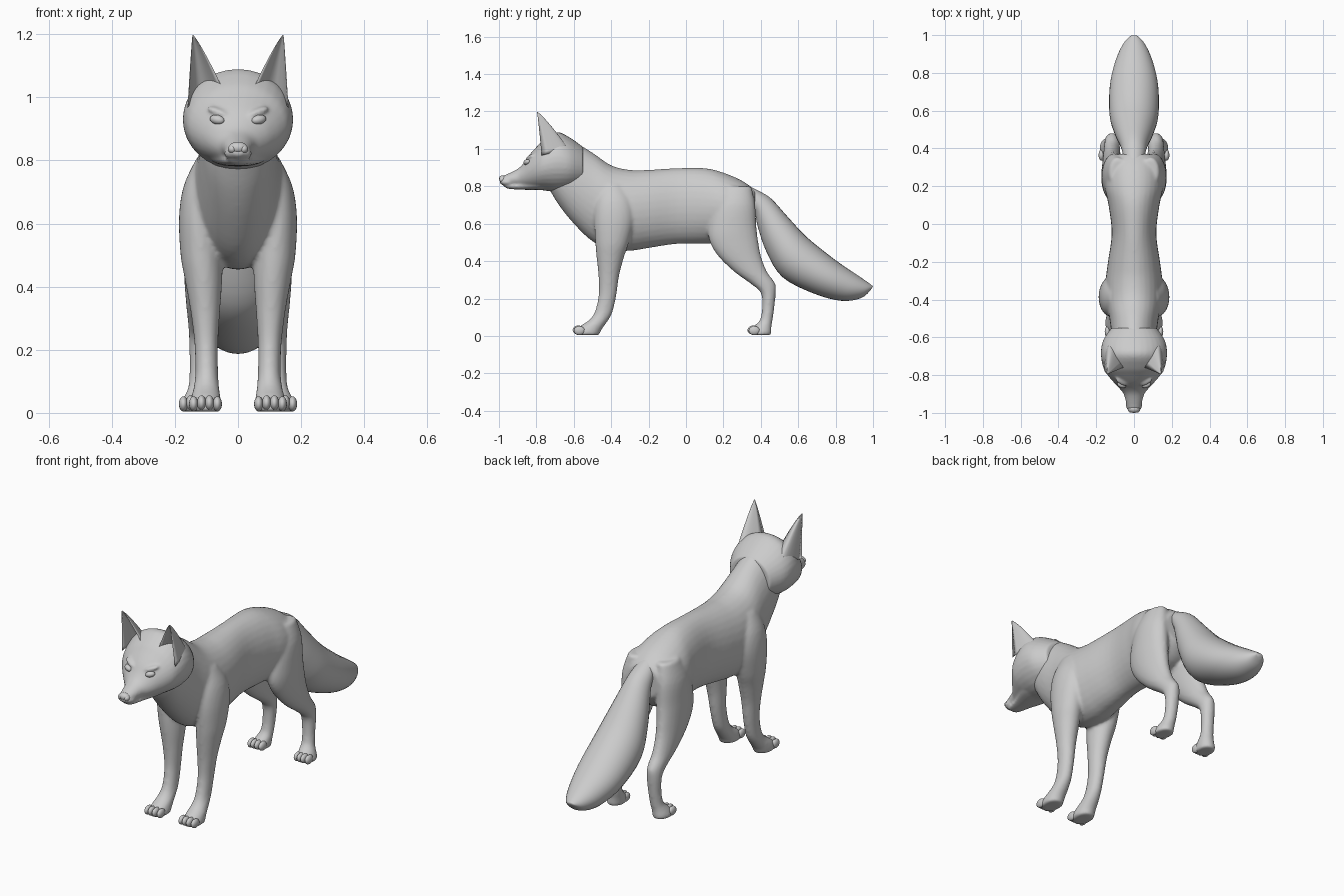
import bpy, bmesh, math
from mathutils import Vector, Matrix


def catmull(a, b, c, d, t):
    return [0.5 * (2*q + (r-p)*t + (2*p-5*q+4*r-s)*t*t + (3*q-p-3*r+s)*t**3)
            for p, q, r, s in zip(a, b, c, d)]


def loft(bm, rings, n=32, sub=4, mirror=False):
    """Rings: (x centre, half width, y1, z1, y2, z2); the two yz points span each oval."""
    pts = [rings[0]] + list(rings) + [rings[-1]]
    fine = [catmull(*pts[i:i+4], k/sub) for i in range(len(rings)-1) for k in range(sub)]
    fine.append(rings[-1])
    for side in ((1, -1) if mirror else (1,)):
        loops = []
        for xc, hw, y1, z1, y2, z2 in fine:
            loop = []
            for k in range(n):
                a = 2*math.pi*k/n
                c, s = math.cos(a), math.sin(a)
                loop.append(bm.verts.new((side*(xc+hw*c), (y1+y2)/2+(y1-y2)/2*s,
                                          (z1+z2)/2+(z1-z2)/2*s)))
            loops.append(loop)
        for A, B in zip(loops, loops[1:]):
            for k in range(n):
                bm.faces.new((A[k], A[(k+1) % n], B[(k+1) % n], B[k]))
        bm.faces.new(loops[0][::-1])
        bm.faces.new(loops[-1])


def blob(bm, loc, scale, rot=(0, 0, 0), mirror=True):
    for side in ((1, -1) if mirror else (1,)):
        m = Matrix.Translation((side*loc[0], loc[1], loc[2]))
        m = m @ Matrix.Rotation(side*rot[2], 4, 'Z') @ Matrix.Rotation(side*rot[1], 4, 'Y')
        m = m @ Matrix.Rotation(rot[0], 4, 'X') @ Matrix.Diagonal((*scale, 1))
        bmesh.ops.create_uvsphere(bm, u_segments=20, v_segments=12, radius=1, matrix=m)


def finish(bm, name, voxel=0, smooth=0):
    bmesh.ops.recalc_face_normals(bm, faces=bm.faces)
    me = bpy.data.meshes.new(name)
    bm.to_mesh(me)
    bm.free()
    me.shade_smooth()
    ob = bpy.data.objects.new(name, me)
    bpy.context.collection.objects.link(ob)
    if voxel:
        r = ob.modifiers.new("fuse", 'REMESH')
        r.mode, r.voxel_size, r.use_smooth_shade = 'VOXEL', voxel, True
        s = ob.modifiers.new("soften", 'SMOOTH')
        s.factor, s.iterations = 0.5, smooth
    return ob


def upright(rows):   # (y, top z, bottom z, half width)
    return [(0, w, y, t, y, b) for y, t, b, w in rows]


def limb(rows):      # (z, front y, back y, inner x, outer x)
    return [((i+o)/2, (o-i)/2, f, z, b, z) for z, f, b, i, o in rows]


# Torso, neck and four legs fused into one skin
bm = bmesh.new()
loft(bm, upright([
    (-.74, .95, .80, .06), (-.68, 1.02, .70, .10), (-.60, 1.035, .60, .117), (-.50, .98, .505, .13),
    (-.40, .912, .46, .15), (-.30, .888, .455, .15), (-.20, .888, .47, .138), (-.05, .897, .492, .118),
    (.10, .897, .493, .135), (.20, .873, .50, .155), (.30, .83, .53, .145), (.37, .78, .60, .09)]))
loft(bm, limb([
    (.81, -.45, -.34, .06, .13), (.72, -.48, -.29, .06, .172), (.62, -.49, -.28, .06, .187),
    (.50, -.485, -.305, .05, .182), (.42, -.478, -.332, .05, .168), (.32, -.468, -.358, .057, .15),
    (.22, -.467, -.372, .063, .138), (.13, -.487, -.392, .063, .135), (.085, -.518, -.415, .06, .14),
    (.05, -.57, -.44, .055, .148), (.022, -.592, -.458, .053, .153), (.004, -.592, -.462, .055, .151)]),
    mirror=True)
loft(bm, limb([
    (.80, .20, .35, .04, .13), (.70, .15, .37, .04, .165), (.58, .12, .377, .04, .173),
    (.50, .128, .387, .05, .173), (.42, .178, .403, .06, .17), (.34, .262, .435, .07, .164),
    (.28, .345, .477, .075, .158), (.23, .40, .48, .08, .155), (.15, .407, .472, .086, .153),
    (.085, .395, .463, .09, .157), (.05, .36, .457, .09, .172), (.022, .343, .457, .092, .183),
    (.004, .343, .455, .094, .181)]), mirror=True)
finish(bm, "body_and_legs", .009, 6)

# Toes on each paw
bm = bmesh.new()
for x0, x1, y, n in ((.053, .153, -.575, 4), (.095, .184, .36, 4)):
    for k in range(n):
        u = (k+.5)/n
        mid = 1-abs(2*u-1)
        blob(bm, (x0+(x1-x0)*u, y-.012*mid+.008, .027+.006*mid), (.0145, .03, .024))
finish(bm, "toes")

# Brush tail
bm = bmesh.new()
loft(bm, [(0, .05, .32, .81, .32, .70), (0, .062, .40, .77, .365, .66), (0, .075, .46, .73, .385, .58),
          (0, .105, .55, .63, .43, .45), (0, .13, .65, .525, .515, .315), (0, .127, .80, .405, .68, .228),
          (0, .095, .91, .33, .83, .188), (0, .055, .975, .285, .935, .202),
          (0, .02, .999, .266, .988, .245)])
finish(bm, "tail")

# Head: skull with cheeks, muzzle, lower jaw and brows
bm = bmesh.new()
loft(bm, upright([
    (-.995, .842, .815, .018), (-.98, .855, .806, .033), (-.95, .868, .802, .041), (-.90, .893, .798, .055),
    (-.87, .922, .792, .078), (-.84, .965, .787, .106), (-.80, 1.01, .783, .14), (-.76, 1.05, .778, .163),
    (-.69, 1.09, .77, .175), (-.62, 1.06, .78, .165), (-.55, 1.01, .80, .12)]))
loft(bm, upright([(-.97, .812, .797, .018), (-.95, .812, .787, .034), (-.88, .82, .782, .052),
                  (-.78, .84, .78, .09), (-.70, .88, .78, .10)]))
blob(bm, (.062, -.832, .953), (.042, .02, .013), (0, -.35, .45))
blob(bm, (.022, -.955, .822), (.022, .035, .017))
finish(bm, "head", .007, 5)

# Eyes and nose
bm = bmesh.new()
blob(bm, (.066, -.851, .929), (.025, .016, .015), (0, -.2, .45))
finish(bm, "eyes")
bm = bmesh.new()
blob(bm, (0, -.979, .84), (.03, .021, .019), mirror=False)
blob(bm, (.018, -.982, .836), (.014, .017, .014))
finish(bm, "nose")

# Ears: cupped shells narrowing to a tip
bm = bmesh.new()
O, I, K = Vector((.160, -.772, .965)), Vector((.045, -.755, 1.02)), Vector((.128, -.635, 1.01))
tip = Vector((.144, -.797, 1.2))
N, R = 12, 12
for side in (1, -1):
    loops = []
    for r in range(R+1):
        t = .985*r/R
        f = (1-t)**.85
        loop = []
        for k in range(2*N):
            back = k <= N
            u = k/N if back else 2-k/N
            mid = (O+I)/2
            ctrl = mid + (K-mid)*(2.0 if back else 1.25)
            p = O*(1-u)**2 + ctrl*2*u*(1-u) + I*u*u - tip
            loop.append(bm.verts.new((side*(tip.x+p.x*f), tip.y+p.y*f, tip.z+p.z*(1-t))))
        loops.append(loop)
    for A, B in zip(loops, loops[1:]):
        for k in range(2*N):
            j = (k+1) % (2*N)
            bm.faces.new((A[k], A[j], B[j], B[k]))
    bm.faces.new(loops[-1])
    bm.faces.new(loops[0][::-1])
finish(bm, "ears")
